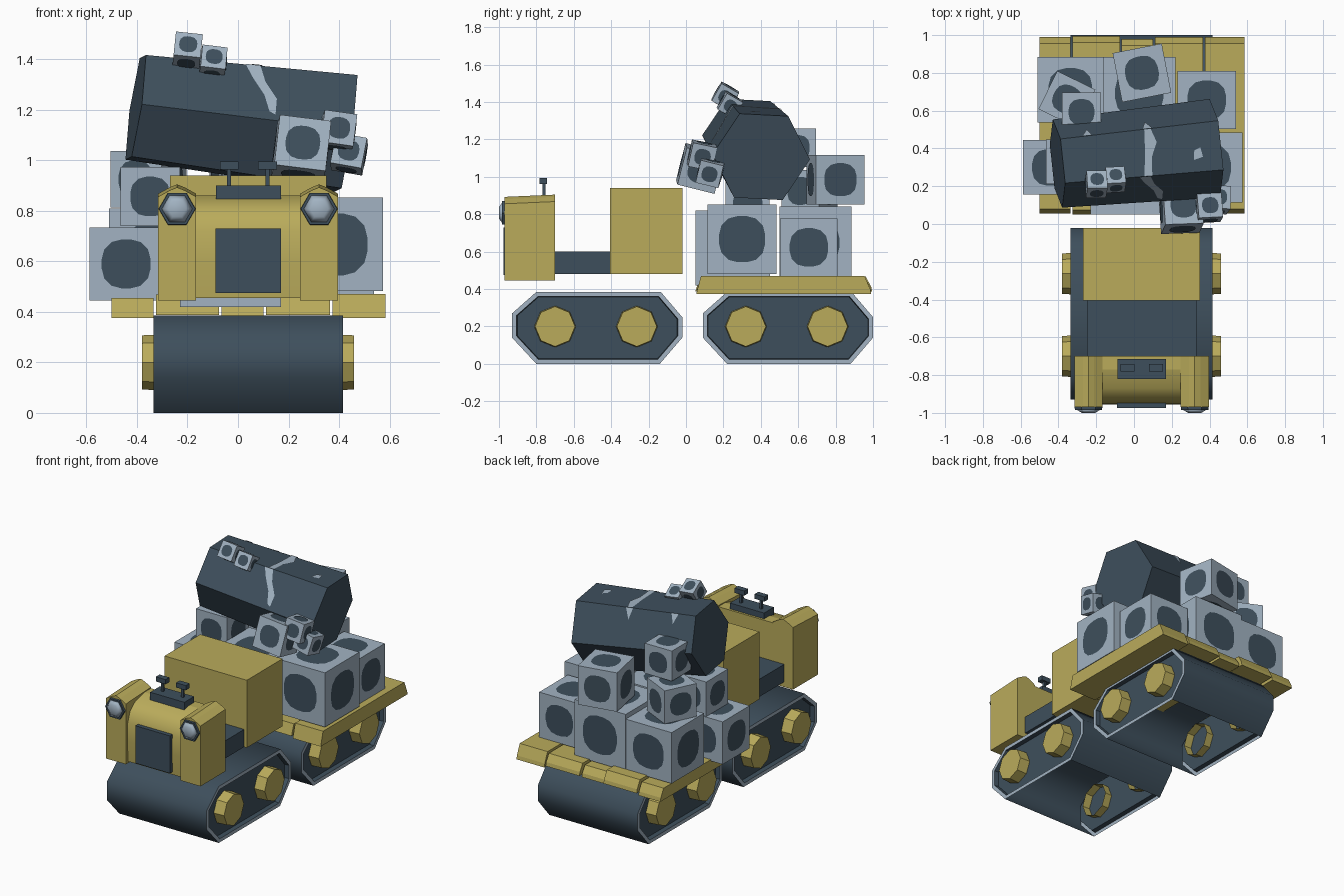
import bpy, bmesh, math
from mathutils import Vector, Matrix, Euler

if "Cube" in bpy.data.objects:
    bpy.data.objects.remove(bpy.data.objects["Cube"])


def material(name, rgb):
    m = bpy.data.materials.new(name)
    m.diffuse_color = (*rgb, 1)
    m.use_nodes = True
    m.node_tree.nodes["Principled BSDF"].inputs["Base Color"].default_value = m.diffuse_color
    return m


YELLOW = material("mustard yellow", (0.49, 0.41, 0.105))
LIGHT = material("pale blue grey", (0.36, 0.45, 0.54))
DARK = material("dark slate", (0.048, 0.078, 0.107))


def finish(bm, name, *mats):
    me = bpy.data.meshes.new(name)
    bm.to_mesh(me)
    bm.free()
    for m in mats:
        me.materials.append(m)
    ob = bpy.data.objects.new(name, me)
    bpy.context.collection.objects.link(ob)
    return ob


def prism(bm, pts, axis, a, b):
    """Extrude a 2D profile along x (points are y,z) or y (points are x,z)."""
    def at(p, t):
        return (t, p[0], p[1]) if axis == "x" else (p[0], t, p[1])
    r0 = [bm.verts.new(at(p, a)) for p in pts]
    r1 = [bm.verts.new(at(p, b)) for p in pts]
    n = len(pts)
    caps = [bm.faces.new(r0), bm.faces.new(r1)]
    sides = [bm.faces.new((r0[i], r0[(i + 1) % n], r1[(i + 1) % n], r1[i])) for i in range(n)]
    bmesh.ops.recalc_face_normals(bm, faces=caps + sides)
    return caps, sides


def box(name, x0, x1, y0, y1, z0, z1, mat):
    bm = bmesh.new()
    prism(bm, [(x0, z0), (x1, z0), (x1, z1), (x0, z1)], "y", y0, y1)
    return finish(bm, name, mat)


# Track units: open-bottomed belt, pale rims, recessed side panels
CX = 0.04


def track(prefix, dy):
    bm = bmesh.new()
    pts = [(-0.93, 0.14), (-0.80, 0), (-0.14, 0), (-0.02, 0.14),
           (-0.02, 0.25), (-0.135, 0.385), (-0.80, 0.385), (-0.93, 0.27)]
    caps, sides = prism(bm, [(y + dy, z) for y, z in pts], "x", CX - 0.375, CX + 0.375)
    for f in sides:
        f.smooth = True
    rim = bmesh.ops.inset_individual(bm, faces=caps, thickness=0.024, use_even_offset=True)["faces"]
    for f in rim:
        f.material_index = 1
    bmesh.ops.inset_individual(bm, faces=caps, thickness=0.004, depth=-0.03, use_even_offset=True)
    bmesh.ops.delete(bm, geom=[sides[1]], context="FACES_ONLY")
    finish(bm, prefix + "_track", DARK, LIGHT)
    # wheels: eight-sided tubes closed on the outside only
    for s, side in ((-1, "left"), (1, "right")):
        for i, y in enumerate((-0.70, -0.263)):
            bm = bmesh.new()
            bmesh.ops.create_cone(bm, cap_ends=True, segments=8, radius1=0.114, radius2=0.107, depth=0.13)
            bmesh.ops.delete(bm, geom=[f for f in bm.faces if f.normal.z < -0.9], context="FACES_ONLY")
            bm.transform(Matrix.Translation((CX + s * 0.355, y + dy, 0.2))
                         @ Matrix.Rotation(s * math.pi / 2, 4, "Y"))
            finish(bm, f"{prefix}_{side}_wheel_{i + 1}", YELLOW)


track("front", 0)
track("rear", 1.02)

# Engine box and deck
box("engine_box", -0.27, 0.35, -0.405, -0.02, 0.48, 0.94, YELLOW)
box("deck", -0.25, 0.33, -0.71, -0.39, 0.48, 0.60, DARK)

# Nose between the two pillars
bm = bmesh.new()
caps, sides = prism(bm, [(-0.70, 0.455), (-0.945, 0.455), (-0.955, 0.60), (-0.95, 0.72), (-0.925, 0.79),
                         (-0.87, 0.835), (-0.77, 0.86), (-0.70, 0.86)], "x", CX - 0.215, CX + 0.215)
for f in sides[1:6]:
    f.smooth = True
finish(bm, "nose", YELLOW)
box("grille", -0.09, 0.17, -0.975, -0.93, 0.475, 0.73, DARK)

# Pillars and headlights
for s, side in ((-1, "left"), (1, "right")):
    c = CX + s * 0.281
    bm = bmesh.new()
    prism(bm, [(c - 0.075, 0.445), (c + 0.075, 0.445), (c + 0.075, 0.868), (c + 0.03, 0.893),
               (c, 0.905), (c - 0.03, 0.893), (c - 0.075, 0.868)], "y", -0.97, -0.70)
    for v in bm.verts:
        if v.co.y < -0.9 and v.co.z > 0.8:
            v.co.z -= 0.012
    finish(bm, side + "_pillar", YELLOW)
    rot = Matrix.Rotation(math.pi / 2, 4, "X") @ Matrix.Rotation(math.pi / 6, 4, "Z")
    bm = bmesh.new()
    bmesh.ops.create_cone(bm, cap_ends=True, segments=6, radius1=0.074, radius2=0.072, depth=0.025)
    bm.transform(Matrix.Translation((c, -0.972, 0.808)) @ rot)
    finish(bm, side + "_headlight_ring", DARK)
    bm = bmesh.new()
    bmesh.ops.create_cone(bm, cap_ends=True, segments=6, radius1=0.068, radius2=0.035, depth=0.02)
    for f in bm.faces:
        f.smooth = True
    bm.transform(Matrix.Translation((c, -0.99, 0.808)) @ rot)
    finish(bm, side + "_headlight_lens", LIGHT)

# Control box with two levers
box("control_box", -0.088, 0.17, -0.82, -0.715, 0.84, 0.90, DARK)
for i, x in enumerate((-0.035, 0.117)):
    box(f"lever_{i + 1}", x - 0.008, x + 0.008, -0.768, -0.752, 0.89, 0.97, DARK)
    box(f"lever_handle_{i + 1}", x - 0.037, x + 0.037, -0.782, -0.742, 0.963, 0.995, DARK)

# Load bed: planks of uneven height with sloped ends
planks = [(-0.50, -0.335, 0.375, 0.455, 0), (-0.325, -0.075, 0.388, 0.468, 0.005),
          (-0.065, 0.10, 0.38, 0.45, -0.01), (0.11, 0.365, 0.388, 0.462, 0.0), (0.375, 0.585, 0.375, 0.47, 0)]
for i, (x0, x1, z0, z1, d) in enumerate(planks):
    bm = bmesh.new()
    prism(bm, [(0.055 - d, z0), (0.99 + d, z0), (0.985 + d, z0 + 0.025), (0.955 + d, z1), (0.08 - d, z1)], "x", x0, x1)
    finish(bm, f"bed_plank_{i + 1}", YELLOW)


# Crates: cubes with a thin rounded dark panel on every face
def crate(name, center, size, rot=(0, 0, 0)):
    bm = bmesh.new()
    bmesh.ops.create_cube(bm, size=1)
    for q in (Euler((0, 0, 0)), Euler((math.pi, 0, 0)), Euler((math.pi / 2, 0, 0)),
              Euler((-math.pi / 2, 0, 0)), Euler((0, math.pi / 2, 0)), Euler((0, -math.pi / 2, 0))):
        m = q.to_matrix()
        ring = []
        for k in range(16):
            t = 2 * math.pi * (k + 0.5) / 16
            c, s = math.cos(t), math.sin(t)
            r = 0.335 / (abs(c) ** 2.6 + abs(s) ** 2.6) ** (1 / 2.6)
            ring.append(bm.verts.new(m @ Vector((r * c, r * s, 0.5 + 0.003 / size))))
        bm.faces.new(ring).material_index = 1
    e = Euler([math.radians(a) for a in rot])
    bm.transform(Matrix.Translation(center) @ e.to_matrix().to_4x4() @ Matrix.Scale(size, 4))
    finish(bm, name, LIGHT, DARK)


crates = [
    ((-0.337, 0.71, 0.635), 0.347), ((0.028, 0.692, 0.648), 0.385), ((0.385, 0.657, 0.623), 0.308),
    ((-0.443, 0.30, 0.59), 0.29), ((0.39, 0.30, 0.667), 0.37), ((-0.03, 0.25, 0.62), 0.40),
    ((0.042, 0.80, 0.985), 0.265, (0, 0, 11)), ((-0.355, 0.66, 0.925), 0.225, (0, 0, -26)),
    ((-0.278, 0.593, 1.155), 0.205), ((-0.348, 0.33, 0.857), 0.235),
    ((0.25, 0.075, 1.045), 0.205, (-14, 7, 2)), ((0.395, 0.085, 1.115), 0.13, (-12, 8, 3)),
    ((0.44, 0.13, 1.025), 0.125, (-14, 10, -4)),
    ((-0.20, 0.21, 1.432), 0.107, (-30, 6, 0)), ((-0.10, 0.235, 1.385), 0.10, (-30, 7, 3)),
]
for i, c in enumerate(crates):
    crate(f"crate_{i + 1}", *c)

# Large six-sided drum lying tilted across the crates
P0, P1 = Vector((-0.405, 0.32, 1.21)), Vector((0.428, 0.402, 1.107))
R0, R1 = 0.235, 0.262
axis = (P1 - P0 + Vector((0, 0, -0.02))).normalized()
U = Vector((0, 0, 1)).cross(axis).normalized()
V = axis.cross(U)


def corner(k, t):
    a = math.radians(60 * k - 3)
    return P0.lerp(P1, t) + (U * math.cos(a) + V * math.sin(a)) * (R0 + (R1 - R0) * t)


bm = bmesh.new()
rings = [[bm.verts.new(corner(k, t)) for k in range(6)] for t in (0, 1)]
for r in rings:
    bm.faces.new(r)
for k in range(6):
    j = (k + 1) % 6
    bm.faces.new((rings[0][k], rings[0][j], rings[1][j], rings[1][k]))
bmesh.ops.recalc_face_normals(bm, faces=bm.faces)
finish(bm, "drum", DARK)

# Pale splashes on the drum: thin plates given as (along, across) on side k
splashes = [
    (2, [(0.47, 0), (0.54, 0), (0.57, 0.3), (0.63, 0.6), (0.63, 0.9), (0.60, 0.85), (0.57, 0.55), (0.51, 0.25)]),
    (1, [(0.50, 1), (0.55, 1), (0.56, 0.6), (0.60, 0.3), (0.57, 0), (0.53, 0), (0.52, 0.5)]),
    (1, [(0.82, 0.75), (0.88, 0.7), (0.87, 0.5), (0.83, 0.55)]),
    (0, [(0.52, 1), (0.58, 1), (0.55, 0.7)]),
    (0, [(0.14, 1), (0.20, 1), (0.18, 0.72)]),
]
bm = bmesh.new()
for k, pts in splashes:
    a = math.radians(60 * k + 27)
    off = (U * math.cos(a) + V * math.sin(a)) * 0.004
    f = bm.faces.new([bm.verts.new(corner(k, t).lerp(corner(k + 1, t), s) + off) for t, s in pts])
    f.normal_update()
    if f.normal.dot(off) < 0:
        f.normal_flip()
finish(bm, "drum_splashes", LIGHT)
